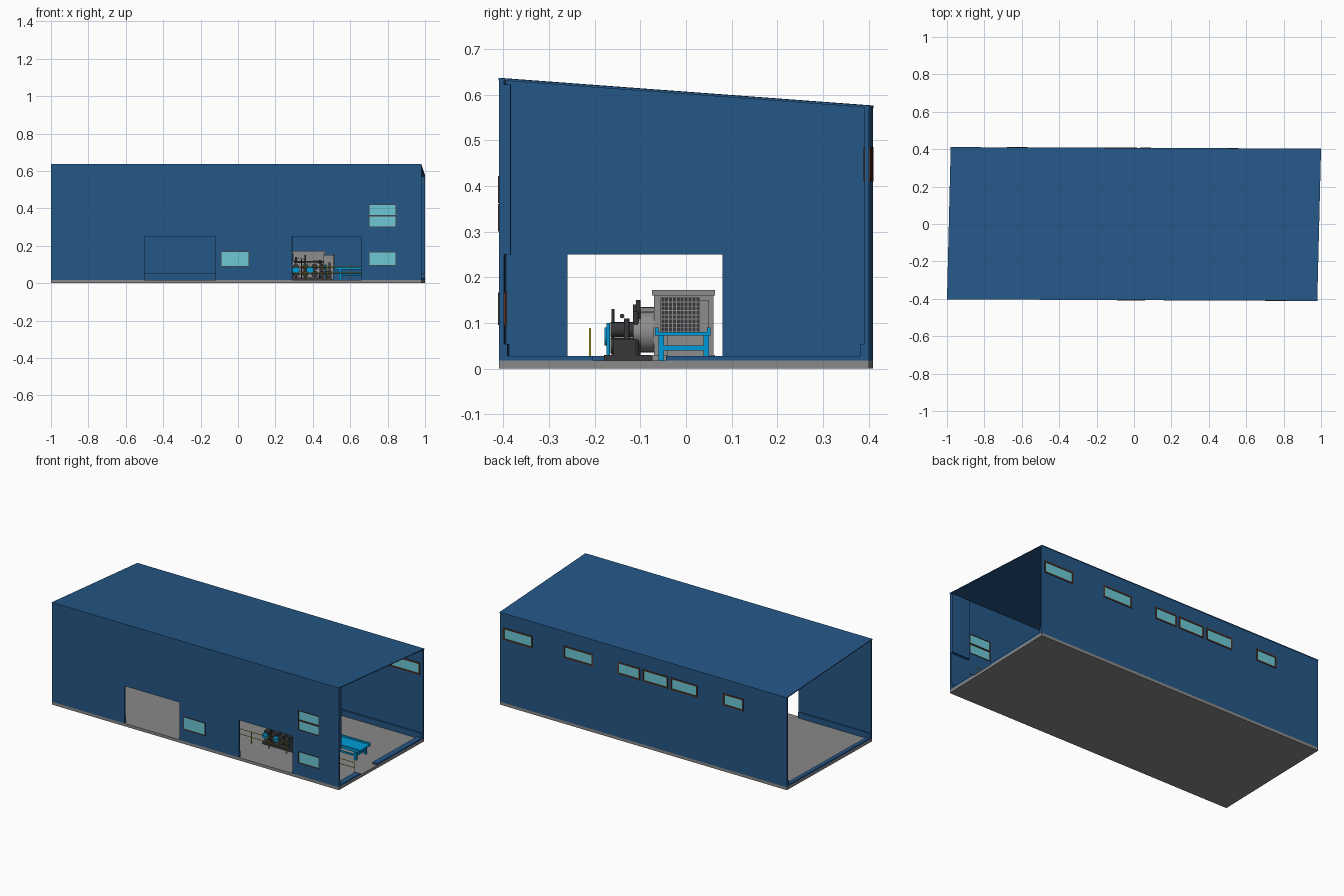
import bpy, bmesh, math
from mathutils import Matrix, Vector

if "Cube" in bpy.data.objects:
    bpy.data.objects.remove(bpy.data.objects["Cube"])


def mat(name, r, g, b):
    m = bpy.data.materials.new(name)
    m.diffuse_color = (r, g, b, 1)
    m.use_nodes = True
    m.node_tree.nodes["Principled BSDF"].inputs["Base Color"].default_value = m.diffuse_color
    return m


BLUE = mat("cladding_blue", 0.018, 0.095, 0.24)
CONC = mat("concrete_grey", 0.25, 0.25, 0.25)
GLASS = mat("glass_teal", 0.15, 0.58, 0.66)
BROWN = mat("frame_brown", 0.09, 0.035, 0.022)
GREY = mat("machine_grey", 0.27, 0.27, 0.27)
DARK = mat("dark_steel", 0.04, 0.04, 0.045)
CYAN = mat("bench_cyan", 0.0, 0.33, 0.68)
YELLOW = mat("rail_yellow", 0.55, 0.45, 0.02)

# the plan of the building is slightly skewed
SHEAR = Matrix(((0.99, 0.0247, 0, 0), (-0.004, 1, 0, 0), (0, 0, 1, 0), (0, 0, 0, 1)))


def finish(bm, name, m, skew=False):
    if skew:
        bm.transform(SHEAR)
    bmesh.ops.recalc_face_normals(bm, faces=bm.faces)
    me = bpy.data.meshes.new(name)
    bm.to_mesh(me)
    bm.free()
    me.materials.append(m)
    ob = bpy.data.objects.new(name, me)
    bpy.context.collection.objects.link(ob)
    return ob


def add_box(bm, x0, x1, y0, y1, z0, z1):
    mtx = Matrix.Translation(((x0 + x1) / 2, (y0 + y1) / 2, (z0 + z1) / 2)) @ \
        Matrix.Diagonal((x1 - x0, y1 - y0, z1 - z0, 1))
    bmesh.ops.create_cube(bm, size=1, matrix=mtx)


def boxes(name, m, items, skew=False):
    bm = bmesh.new()
    for it in items:
        add_box(bm, *it)
    return finish(bm, name, m, skew)


def rods(name, m, items, sides=14):
    """items: (start, end, radius)"""
    bm = bmesh.new()
    for a, b, r in items:
        a, b = Vector(a), Vector(b)
        rot = (b - a).to_track_quat('Z', 'Y').to_matrix().to_4x4()
        bmesh.ops.create_cone(bm, cap_ends=True, segments=sides, radius1=r, radius2=r,
                              depth=(b - a).length, matrix=Matrix.Translation((a + b) / 2) @ rot)
    ob = finish(bm, name, m)
    for p in ob.data.polygons:
        p.use_smooth = len(p.vertices) == 4
    for e in ob.data.edges:
        f = [p for p in ob.data.polygons if False]
    return ob


def roof_z(y):
    return 0.601 - 0.074 * y


def wall(name, along_x, at, thick, u0, u1, holes):
    """Wall under the sloping roof; holes are (u0, u1, z0, z1)."""
    us = sorted({u0, u1, *[h[0] for h in holes], *[h[1] for h in holes]})
    zs = sorted({0.018, 1.0, *[h[2] for h in holes], *[h[3] for h in holes]})
    bm = bmesh.new()

    def pt(u, z):
        y = at if along_x else u
        z = roof_z(y) if z == 1.0 else z
        return (u, at, z) if along_x else (at, u, z)
    grid = [[bm.verts.new(pt(u, z)) for z in zs] for u in us]
    for i in range(len(us) - 1):
        for j in range(len(zs) - 1):
            cu, cz = (us[i] + us[i + 1]) / 2, (zs[j] + zs[j + 1]) / 2
            if not any(h[0] < cu < h[1] and h[2] < cz < h[3] for h in holes):
                bm.faces.new((grid[i][j], grid[i + 1][j], grid[i + 1][j + 1], grid[i][j + 1]))
    bmesh.ops.delete(bm, geom=[v for v in bm.verts if not v.link_faces], context='VERTS')
    ext = bmesh.ops.extrude_face_region(bm, geom=bm.faces[:], use_keep_orig=True)
    d = Vector((0, thick, 0)) if along_x else Vector((thick, 0, 0))
    bmesh.ops.translate(bm, vec=d, verts=[v for v in ext['geom'] if isinstance(v, bmesh.types.BMVert)])
    return finish(bm, name, BLUE, True)


def windows(name, holes, y0, y1, t):
    """Glass pane and four frame bars in each hole."""
    boxes(name + "_glass", GLASS, [(a, b, y0 + .001, y1 - .001, c, d) for a, b, c, d in holes], True)
    bars = []
    for a, b, c, d in holes:
        p, q = y0 - .003, y1 + .003
        bars += [(a, b, p, q, c, c + t), (a, b, p, q, d - t, d),
                 (a, a + t, p, q, c, d), (b - t, b, p, q, c, d)]
    boxes(name + "_frames", BROWN, bars, True)


def unskew(holes, y):
    return [((a - .0247 * y) / .99, (b - .0247 * y) / .99, c, d) for a, b, c, d in holes]


# floor slab and roof
boxes("floor_slab", CONC, [(-1, 1, -.405, .405, 0, .018)], True)
roof = boxes("roof", BLUE, [(-1, 1, -.407, .407, 0, .005)], False)
for v in roof.data.vertices:
    v.co.z += roof_z(v.co.y)
roof.data.transform(SHEAR)

# long walls with doorways and windows
doors = unskew([(-.5, -.12, .018, .25), (.29, .66, .018, .25)], -.4)
front_win = unskew([(-.09, .06, .09, .17), (.7, .845, .095, .167),
                    (.7, .845, .30, .36), (.7, .845, .362, .422)], -.4)
back_win = unskew([(x0, x1, .41, .485) for x0, x1 in
                   ((.775, .978), (.356, .558), (.033, .185), (-.16, .015), (-.363, -.18), (-.68, -.54))], .4)
wall("front_wall", True, -.405, .01, -1, 1, doors + front_win)
wall("back_wall", True, .395, .01, -1, 1, back_win)
windows("front_window", front_win, -.405, -.395, .003)
windows("back_window", back_win, .395, .405, .008)
wall("partition_wall", False, -.10, .01, -.395, .395, [(-.26, .08, .028, .25)])

# low plinths inside the walls, kerbs across the open ends, corner piers
cuts = [-1, doors[0][0], doors[0][1], doors[1][0], doors[1][1], 1]
boxes("front_plinth", BLUE, [(cuts[i], cuts[i + 1], -.396, -.387, .018, .054) for i in (0, 2, 4)], True)
boxes("back_plinth", BLUE, [(-1, 1, .385, .396, .018, .054)], True)
boxes("end_kerbs", BLUE, [(-1, -.975, -.387, .385, .018, .028), (.965, 1, -.387, -.2, .018, .028),
                          (.965, 1, -.04, .385, .018, .028)], True)
boxes("upper_pier", BLUE, [(.875, 1, -.396, -.38, .25, .622)], True)

# machine housing with mesh guard
boxes("machine_housing", GREY, [(.295, .46, -.07, .06, .025, .165), (.285, .47, -.074, .064, .16, .172),
                                (.285, .47, -.074, .064, .018, .03), (.46, .51, -.04, .05, .02, .15)])
boxes("guard_back", DARK, [(.51, .512, -.055, .03, .08, .155)])
bars = [(.512, .515, -.055 + i * .0085 - .001, -.055 + i * .0085 + .001, .08, .155) for i in range(11)]
bars += [(.512, .515, -.055, .03, .08 + i * .0094 - .001, .08 + i * .0094 + .001) for i in range(9)]
boxes("guard_mesh", GREY, bars)

# drive drums, pumps and valves in front of the housing
rods("drive_drums", GREY, [((.33, -.07, .09), (.33, -.10, .09), .045), ((.42, -.07, .08), (.42, -.10, .08), .045),
                           ((.33, -.10, .09), (.33, -.115, .09), .03), ((.42, -.10, .08), (.42, -.115, .08), .03)], 24)
rods("motors", DARK, [((x, -.115, z), (x, -.165, z), .017) for x in (.31, .36, .41, .45) for z in (.05, .085)])
rods("pipes", DARK, [((.31, -.11, .03), (.31, -.11, .14), .006), ((.36, -.105, .03), (.36, -.105, .15), .005),
                     ((.44, -.11, .03), (.44, -.11, .125), .006), ((.30, -.14, .115), (.46, -.14, .115), .005),
                     ((.34, -.16, .02), (.34, -.16, .13), .003), ((.49, -.13, .02), (.49, -.13, .11), .006)])
boxes("machine_skid", DARK, [(.295, .5, -.18, -.075, .018, .03), (.47, .5, -.16, -.11, .03, .065)])
rods("handwheels", CYAN, [((x, -.172, .07), (x, -.178, .07), .02) for x in (.31, .385)] +
     [((.47, -.17, .02), (.47, -.17, .1), .004)])

# outfeed bench
legs = [(x, x + .014, y, y + .012, .018, .08) for x in (.54, .7, .84) for y in (-.06, .038)]
braces = [(x, x + .012, -.06, .05, .04, .05) for x in (.54, .7, .84)]
boxes("outfeed_bench", CYAN, legs + braces + [(.515, .875, -.065, .05, .072, .08),
      (.515, .875, -.068, -.06, .072, .09), (.515, .875, .046, .054, .072, .09),
      (.54, .85, -.057, -.05, .04, .05)])

# safety railing
posts = [((x, -.21, .018), (x, -.21, .088), .0025) for x in (.12, .24, .36, .48, .6, .72, .84, .95)]
rails = [((.12, -.21, z), (.95, -.21, z), .002) for z in (.055, .087)]
rods("safety_railing", YELLOW, posts + rails, 8)

# smooth round parts, keep sharp rims
for ob in bpy.data.objects:
    if ob.name in ("drive_drums", "motors", "pipes", "handwheels", "safety_railing"):
        bpy.ops.object.select_all(action='DESELECT')
        ob.select_set(True)
        bpy.context.view_layer.objects.active = ob
        bpy.ops.object.shade_smooth_by_angle(angle=math.radians(50))
